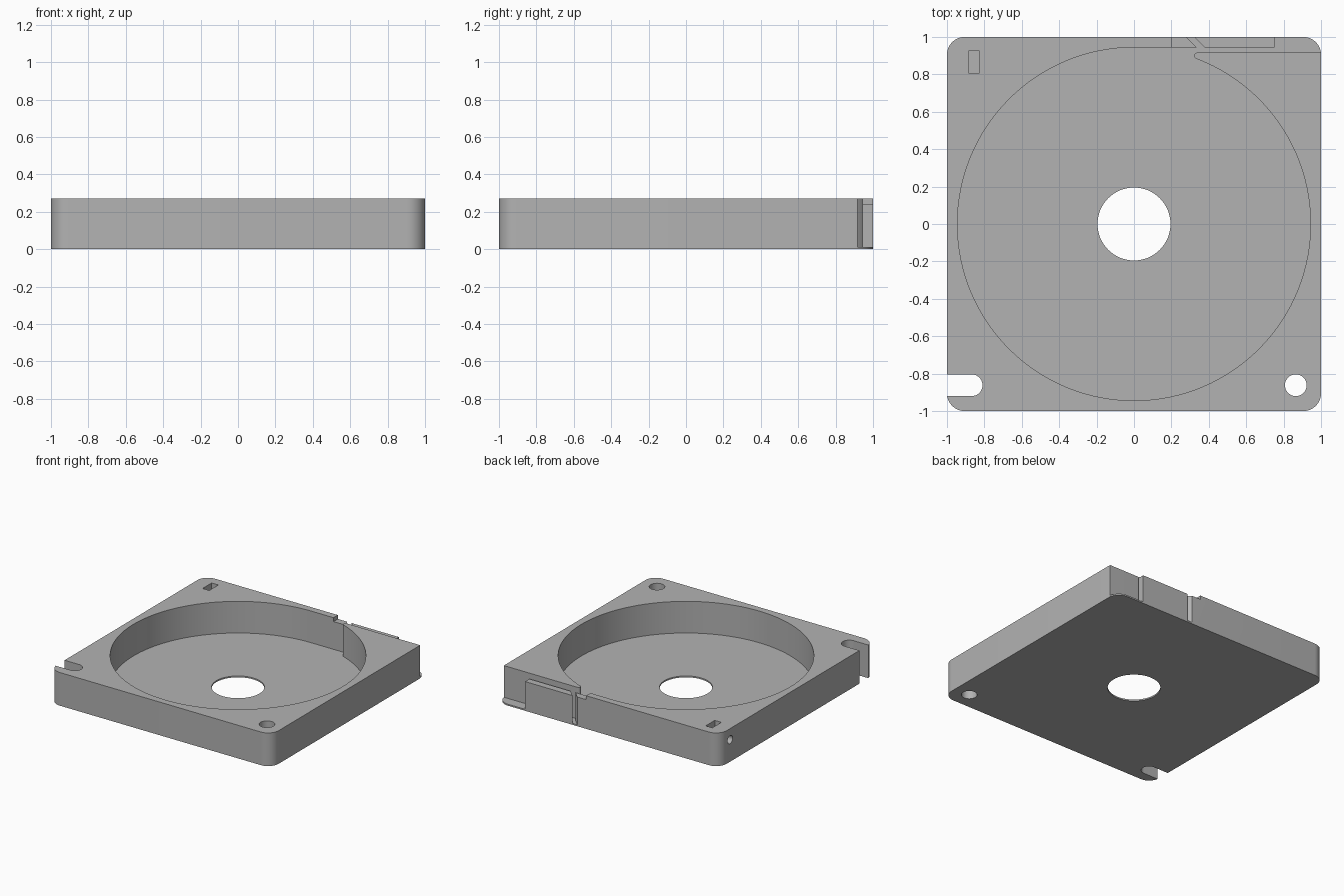
import bpy, bmesh
from math import sin, cos, radians
from mathutils import Matrix

if "Cube" in bpy.data.objects:
    bpy.data.objects.remove(bpy.data.objects["Cube"], do_unlink=True)

HEIGHT, FLOOR, STEP = 0.27, 0.012, 0.238
WALL_Y, LIP_Y, BORE = 0.944, 0.917, 0.944
OVER = 1.1  # cutters run past the outside

grey = bpy.data.materials.new("mid grey")
grey.use_nodes = True
grey.diffuse_color = (0.45, 0.45, 0.45, 1)
grey.node_tree.nodes["Principled BSDF"].inputs["Base Color"].default_value = (0.45, 0.45, 0.45, 1)


def arc(cx, cy, r, start, end, n):
    angles = [radians(start + (end - start) * i / n) for i in range(n + 1)]
    return [(cx + r * cos(a), cy + r * sin(a)) for a in angles]


def circle(cx, cy, r, n=48):
    return arc(cx, cy, r, 0, 360, n)[:-1]


def rect(x0, y0, x1, y1):
    return [(x0, y0), (x1, y0), (x1, y1), (x0, y1)]


def prism(name, outline, z0, z1):
    """Extrude a flat outline from z0 to z1."""
    bm = bmesh.new()
    face = bm.faces.new([bm.verts.new((x, y, z0)) for x, y in outline])
    top = bmesh.ops.extrude_face_region(bm, geom=[face])["geom"]
    bmesh.ops.translate(bm, vec=(0, 0, z1 - z0),
                        verts=[v for v in top if isinstance(v, bmesh.types.BMVert)])
    bmesh.ops.recalc_face_normals(bm, faces=bm.faces)
    mesh = bpy.data.meshes.new(name)
    bm.to_mesh(mesh)
    bm.free()
    mesh.materials.append(grey)
    obj = bpy.data.objects.new(name, mesh)
    bpy.context.collection.objects.link(obj)
    return obj


# Square case with rounded corners
R = 0.095
outline = []
for i, (sx, sy) in enumerate([(1, 1), (-1, 1), (-1, -1), (1, -1)]):
    outline += arc(sx * (1 - R), sy * (1 - R), R, 90 * i, 90 * i + 90, 12)
body = prism("case_body", outline, 0, HEIGHT)
bpy.context.view_layer.objects.active = body
body.select_set(True)


def cut(cutter):
    cutter.hide_render = True
    mod = body.modifiers.new("cut", "BOOLEAN")
    mod.operation, mod.solver, mod.object = "DIFFERENCE", "EXACT", cutter
    bpy.ops.object.modifier_apply(modifier=mod.name)
    bpy.data.objects.remove(cutter, do_unlink=True)


# Round well with a tangent exit channel around a rounded wall tip
tip_x, tip_r = 0.34, 0.018
well = arc(0, 0, BORE, 90, 90 + 338.6, 120)
well += arc(tip_x, LIP_Y - tip_r, tip_r, 260, 90, 12)
well += [(OVER, LIP_Y), (OVER, WALL_Y)]
cut(prism("well_cutter", well, FLOOR, 0.5))

# Open corner beyond the outer block, leaving a thin floor lip
cut(prism("corner_cutter", rect(0.75, 0.93, OVER, OVER), FLOOR, 0.5))

# Lowered top of the outer block
cut(prism("step_cutter", rect(0.2, 0.93, 0.85, OVER), STEP, 0.5))

# Diagonal slit through the back wall
slit = [(0.18, OVER), (0.35, 0.93), (0.393, 0.93), (0.223, OVER)]
cut(prism("slit_cutter", slit, FLOOR, 0.5))

# Hub opening, round mounting hole and open-ended mounting slot
cut(prism("hub_cutter", circle(0, 0, 0.195, 64), -0.1, 0.5))
cut(prism("hole_cutter", circle(0.865, -0.862, 0.058), -0.1, 0.5))
slot = arc(-0.868, -0.862, 0.058, -90, 90, 24) + [(-OVER, -0.804), (-OVER, -0.92)]
cut(prism("slot_cutter", slot, -0.1, 0.5))

# Small rectangular pocket, with a round side hole leading into it
cut(prism("pocket_cutter", rect(-0.885, 0.808, -0.825, 0.925), 0.12, 0.5))
side = prism("side_hole_cutter", circle(0, 0, 0.033, 24), 0, 0.25)
side.data.transform(Matrix.Translation((-OVER, 0.86, 0.18)) @ Matrix.Rotation(radians(90), 4, "Y"))
cut(side)

bpy.ops.object.shade_smooth_by_angle(angle=radians(30))
